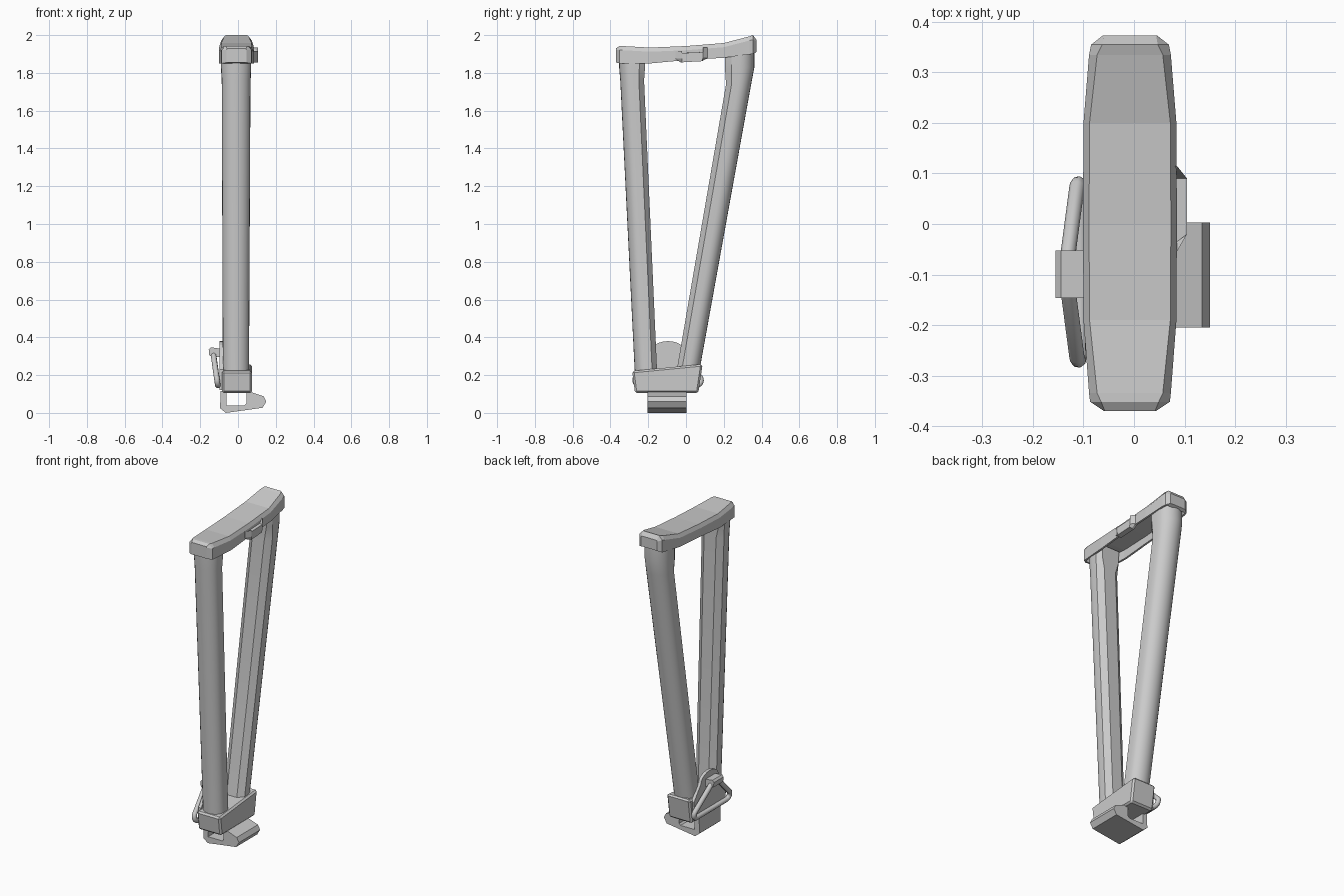
import bpy, bmesh, math

if "Cube" in bpy.data.objects:
    bpy.data.objects.remove(bpy.data.objects["Cube"])


def make(name, verts, faces, bevel=0, smooth=False):
    me = bpy.data.meshes.new(name)
    me.from_pydata(verts, [], faces)
    bm = bmesh.new()
    bm.from_mesh(me)
    bmesh.ops.recalc_face_normals(bm, faces=bm.faces)
    bm.to_mesh(me)
    bm.free()
    ob = bpy.data.objects.new(name, me)
    bpy.context.collection.objects.link(ob)
    if bevel:
        m = ob.modifiers.new("bevel", 'BEVEL')
        m.width = bevel
        m.segments = 1
    if smooth:
        bpy.ops.object.select_all(action='DESELECT')
        bpy.context.view_layer.objects.active = ob
        ob.select_set(True)
        bpy.ops.object.shade_smooth_by_angle(angle=math.radians(30))
    return ob


def loft(name, sections, **kw):
    n, k = len(sections[0]), len(sections)
    verts = [p for s in sections for p in s]
    faces = [(i * n + j, i * n + (j + 1) % n, (i + 1) * n + (j + 1) % n, (i + 1) * n + j)
             for i in range(k - 1) for j in range(n)]
    faces += [tuple(range(n)), tuple(range((k - 1) * n, k * n))]
    return make(name, verts, faces, **kw)


def prism_x(name, yz, x0, x1, **kw):
    return loft(name, [[(x, y, z) for y, z in yz] for x in (x0, x1)], **kw)


# Legs: rounded outside, chamfered flat inside
def leg(name, stations):
    secs = []
    for z, outer, inner, x0, x1, cham in stations:
        c, w = (x0 + x1) / 2, (x1 - x0) / 2
        d = inner - outer
        sec = []
        for i in range(13):
            a = math.pi * i / 12
            sec.append((c + w * math.cos(a), outer + d * 0.5 * (1 - math.sin(a)), z))
        sec += [(x0, outer + d * 0.78, z), (x0 + cham, inner, z),
                (x1 - cham, inner, z), (x1, outer + d * 0.78, z)]
        secs.append(sec)
    return loft(name, secs, smooth=True)


leg("front_leg", [(0.15, -0.268, -0.15, -0.08, 0.058, 0.035),
                  (1.76, -0.348, -0.222, -0.086, 0.066, 0.035),
                  (1.83, -0.354, -0.217, -0.09, 0.07, 0.02),
                  (1.90, -0.355, -0.216, -0.09, 0.07, 0.02)])
leg("back_leg", [(0.15, 0.058, -0.062, -0.08, 0.058, 0.035),
                 (1.74, 0.345, 0.212, -0.086, 0.066, 0.035),
                 (1.83, 0.362, 0.206, -0.09, 0.07, 0.02),
                 (1.93, 0.362, 0.206, -0.09, 0.07, 0.02)])

# Top cap: (y, half width, bottom z, top z, shoulder drop, top inset, underside depth)
cap = []
for y, w, zb, zt, drop, ins, dep in [
        (-0.37, 0.052, 1.855, 1.93, 0.008, 0.002, 0.001),
        (-0.352, 0.079, 1.85, 1.942, 0.022, 0.022, 0.001),
        (-0.335, 0.081, 1.85, 1.942, 0.022, 0.016, 0.06),
        (-0.19, 0.092, 1.85, 1.934, 0.022, 0.012, 0.055),
        (0.0, 0.093, 1.868, 1.942, 0.022, 0.012, 0.045),
        (0.20, 0.092, 1.88, 1.958, 0.022, 0.012, 0.05),
        (0.335, 0.081, 1.898, 1.993, 0.022, 0.016, 0.06),
        (0.355, 0.077, 1.90, 2.0, 0.024, 0.022, 0.001),
        (0.373, 0.054, 1.91, 1.975, 0.008, 0.002, 0.001)]:
    half = [(w - 0.012, zb + dep), (w - 0.012, zb), (w, zb), (w, zt - drop), (w - ins, zt)]
    cap.append([(-0.008 + x, y, z) for x, z in half] +
               [(-0.008 - x, y, z) for x, z in reversed(half)])
loft("top_cap", cap)

# Side tab on the cap
tab = [(-0.055, 1.875), (-0.03, 1.856), (0.085, 1.862), (0.115, 1.88),
       (0.115, 1.935), (0.09, 1.91), (-0.035, 1.905), (-0.055, 1.915)]
inner = [(0.07, y, z) for y, z in tab]
mid = [(0.085, y, z) for y, z in tab]
outer = [(0.105, min(max(y, -0.02), 0.09), z) for y, z in tab]
loft("cap_tab", [inner, mid, outer])

# Bottom socket
prism_x("socket", [(-0.27, 0.105), (0.065, 0.105), (0.088, 0.258), (-0.285, 0.222)],
        -0.085, 0.074, bevel=0.01)

# Hooked foot with slot, profile in xz
foot = [(-0.092, 0.115), (-0.095, 0.025), (-0.065, 0.0), (0.13, 0.027), (0.15, 0.06),
        (0.135, 0.088), (0.065, 0.112), (0.045, 0.112), (0.045, 0.05), (0.035, 0.04),
        (-0.062, 0.04), (-0.062, 0.115)]
loft("foot", [[(x, y, z) for x, z in foot] for y in (-0.205, 0.003)])

# Side plate with rounded top
plate = [(-0.25, 0.12), (0.05, 0.12), (0.06, 0.24)]
plate += [(-0.095 + 0.085 * math.cos(math.pi * i / 10), 0.33 + 0.05 * math.sin(math.pi * i / 10))
          for i in range(11)]
plate += [(-0.25, 0.23)]
prism_x("side_plate", plate, -0.097, -0.078)

# Carry ring: rounded triangle tube
corners = [(-0.095, 0.33, 0.045), (0.053, 0.172, 0.027), (-0.243, 0.172, 0.027)]
path = []
for (y, z, r), start in zip(corners, (140, 40, -90)):
    sweep = -100 if start == 140 else -130
    for i in range(7):
        a = math.radians(start + sweep * i / 6)
        py, pz = y + r * math.cos(a), z - 0.045 * (r > 0.04) + r * math.sin(a)
        path.append((-0.106 - 0.027 * (pz - 0.14) / 0.19, py, pz))
cu = bpy.data.curves.new("ring", 'CURVE')
cu.dimensions = '3D'
cu.bevel_depth = 0.015
cu.bevel_resolution = 2
sp = cu.splines.new('POLY')
sp.points.add(len(path) - 1)
for p, co in zip(sp.points, path):
    p.co = (*co, 1)
sp.use_cyclic_u = True
bpy.context.collection.objects.link(bpy.data.objects.new("carry_ring", cu))

# Clip holding the ring
clip = [(-0.09, 0.295), (-0.09, 0.34), (-0.145, 0.347), (-0.155, 0.335), (-0.152, 0.305), (-0.14, 0.298)]
loft("ring_clip", [[(x, y, z) for x, z in clip] for y in (-0.147, -0.052)])
